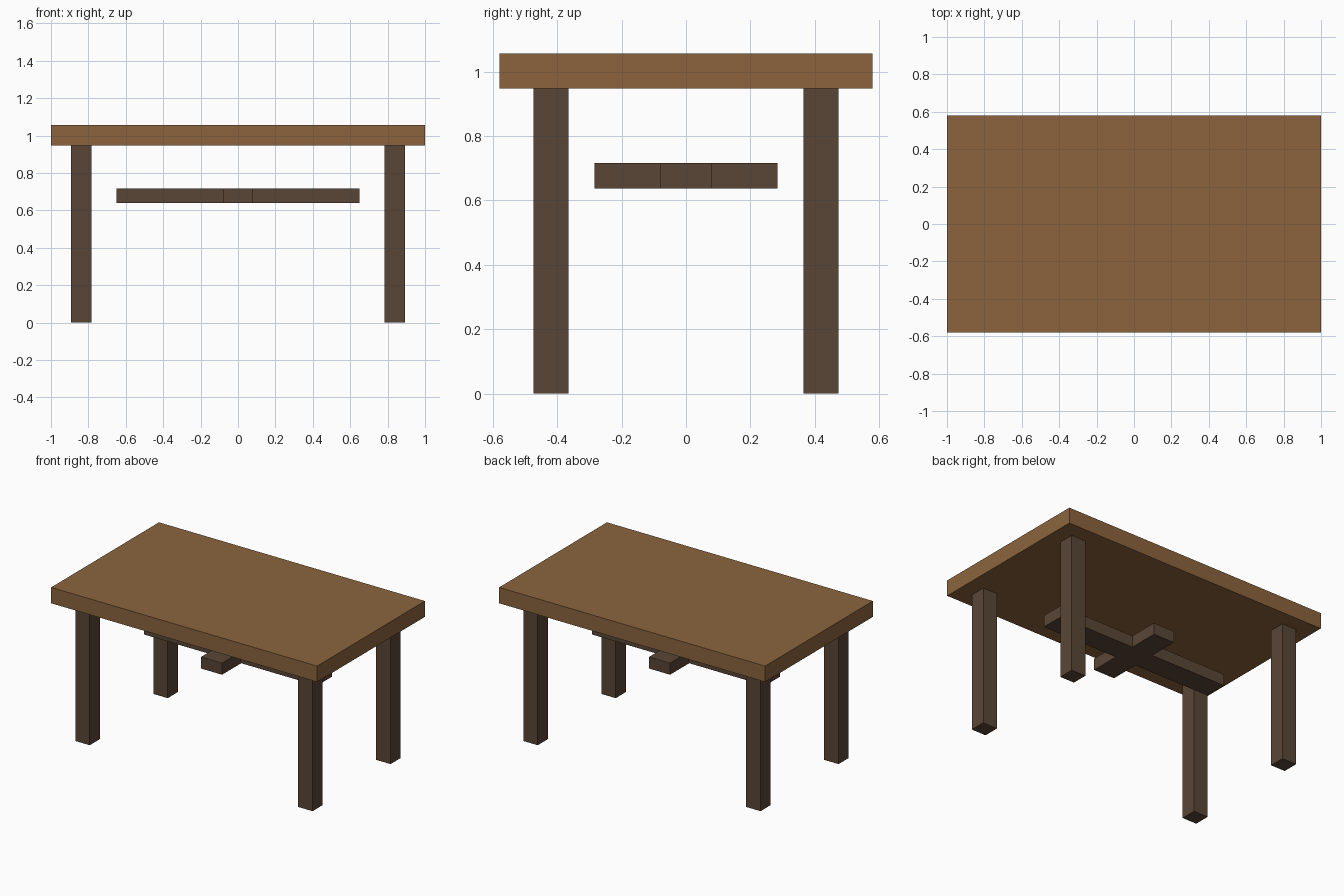
import bpy
import bmesh

if "Cube" in bpy.data.objects:
    bpy.data.objects.remove(bpy.data.objects["Cube"])


def material(name, color):
    mat = bpy.data.materials.new(name)
    mat.diffuse_color = (*color, 1.0)
    mat.use_nodes = True
    mat.node_tree.nodes["Principled BSDF"].inputs["Base Color"].default_value = mat.diffuse_color
    return mat


def prism(name, outline, z0, z1, mat):
    """Extrude a flat XY outline from z0 to z1."""
    bm = bmesh.new()
    face = bm.faces.new([bm.verts.new((x, y, z0)) for x, y in outline])
    extruded = bmesh.ops.extrude_face_region(bm, geom=[face])
    for v in extruded["geom"]:
        if isinstance(v, bmesh.types.BMVert):
            v.co.z = z1
    bmesh.ops.recalc_face_normals(bm, faces=bm.faces)
    mesh = bpy.data.meshes.new(name)
    bm.to_mesh(mesh)
    bm.free()
    mesh.materials.append(mat)
    obj = bpy.data.objects.new(name, mesh)
    bpy.context.collection.objects.link(obj)
    return obj


def rect(cx, cy, hx, hy):
    return [(cx - hx, cy - hy), (cx + hx, cy - hy),
            (cx + hx, cy + hy), (cx - hx, cy + hy)]


top_wood = material("top_wood", (0.258, 0.127, 0.048))
dark_wood = material("dark_wood", (0.102, 0.061, 0.037))

# Thick table top
TOP_Z0, TOP_Z1 = 0.948, 1.056
prism("table_top", rect(0, 0, 1.0, 0.579), TOP_Z0, TOP_Z1, top_wood)

# Four square legs
for y, end in ((-0.419, "front"), (0.419, "back")):
    for x, side in ((-0.838, "left"), (0.838, "right")):
        prism(f"{end}_{side}_leg", rect(x, y, 0.054, 0.054), 0, TOP_Z0, dark_wood)

# Cross brace under the top: one plus-shaped outline
w, lx, ly = 0.079, 0.65, 0.284
plus = [(-lx, -w), (-w, -w), (-w, -ly), (w, -ly), (w, -w), (lx, -w),
        (lx, w), (w, w), (w, ly), (-w, ly), (-w, w), (-lx, w)]
prism("cross_brace", plus, 0.638, 0.717, dark_wood)
